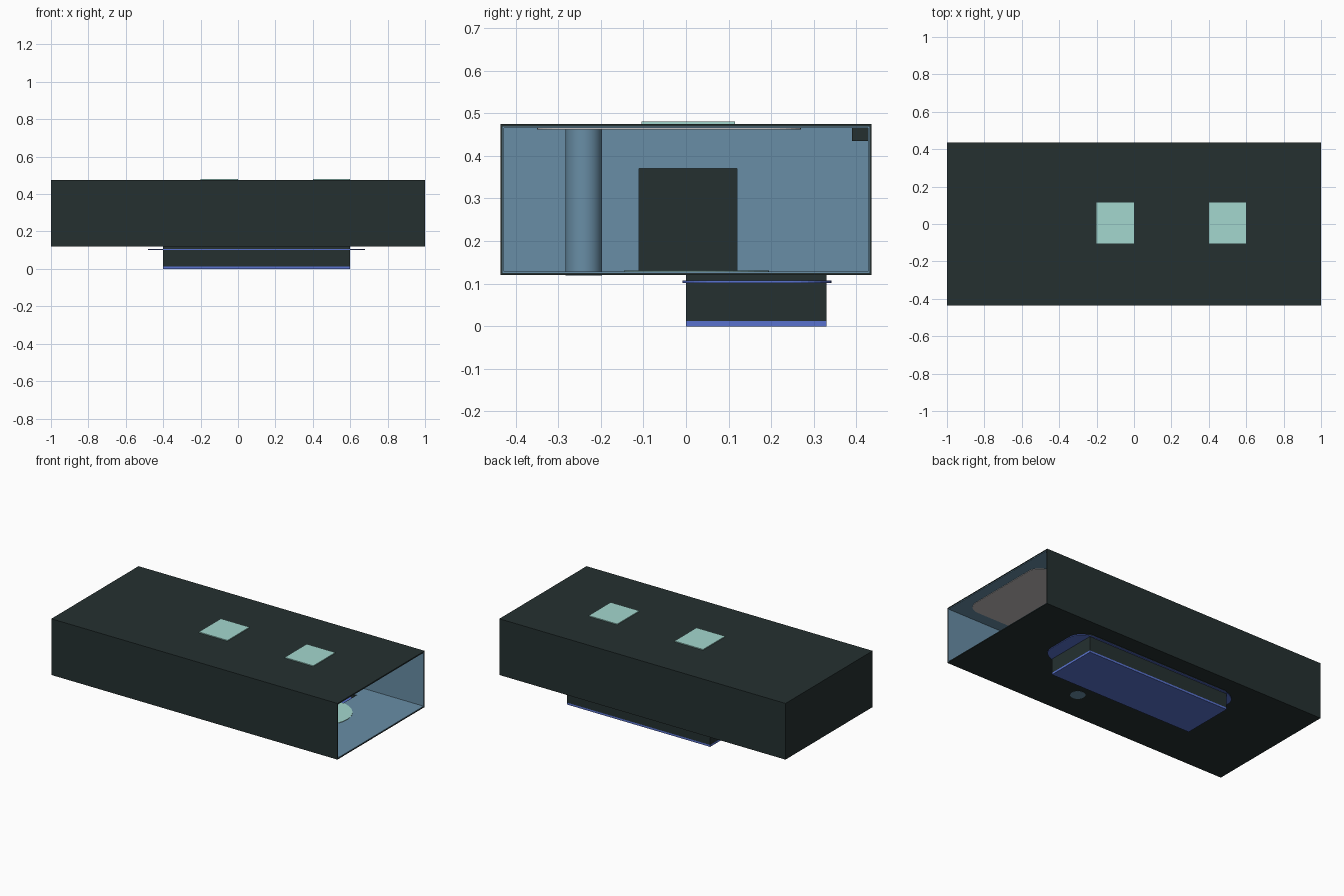
import bpy, bmesh, math

if "Cube" in bpy.data.objects:
    bpy.data.objects.remove(bpy.data.objects["Cube"])


def material(name, rgb):
    m = bpy.data.materials.new(name)
    m.diffuse_color = (*rgb, 1)
    m.use_nodes = True
    m.node_tree.nodes["Principled BSDF"].inputs["Base Color"].default_value = m.diffuse_color
    return m


DARK = material("dark_slate", (0.018, 0.03, 0.03))
BLUE = material("blue_grey_wall", (0.14, 0.27, 0.38))
PALE = material("pale_mint", (0.37, 0.68, 0.62))
WATER = material("pool_blue", (0.10, 0.17, 0.62))
GREY = material("warm_grey", (0.55, 0.52, 0.52))


def finish(name, bm, mat):
    bmesh.ops.recalc_face_normals(bm, faces=bm.faces)
    me = bpy.data.meshes.new(name)
    bm.to_mesh(me)
    bm.free()
    me.materials.append(mat)
    ob = bpy.data.objects.new(name, me)
    bpy.context.collection.objects.link(ob)
    return ob


def boxes(name, mat, *bounds):
    """One object made of boxes given as x0, x1, y0, y1, z0, z1."""
    bm = bmesh.new()
    for x0, x1, y0, y1, z0, z1 in bounds:
        for v in bmesh.ops.create_cube(bm, size=1)["verts"]:
            v.co = (x0 if v.co.x < 0 else x1, y0 if v.co.y < 0 else y1,
                    z0 if v.co.z < 0 else z1)
    return finish(name, bm, mat)


def holed_slab(name, mat, x0, x1, y0, y1, z0, z1):
    """Floor slab with the pool opening left free."""
    a, b, c, d = POOL
    return boxes(name, mat, (x0, a, y0, y1, z0, z1), (b, x1, y0, y1, z0, z1),
                 (a, b, y0, c, z0, z1), (a, b, d, y1, z0, z1))


def prism(name, mat, pts, z0, z1):
    """Flat outline extruded upwards."""
    bm = bmesh.new()
    face = bm.faces.new([bm.verts.new((x, y, z0)) for x, y in pts])
    up = bmesh.ops.extrude_face_region(bm, geom=[face])["geom"]
    for v in up:
        if isinstance(v, bmesh.types.BMVert):
            v.co.z = z1
    return finish(name, bm, mat)


def rounded(x0, x1, y0, y1, rx, ry, n=8):
    pts = []
    corners = [(x1 - rx, y1 - ry), (x0 + rx, y1 - ry), (x0 + rx, y0 + ry), (x1 - rx, y0 + ry)]
    for q, (cx, cy) in enumerate(corners):
        for i in range(n + 1):
            t = math.pi / 2 * (q + i / n)
            pts.append((cx + rx * math.cos(t), cy + ry * math.sin(t)))
    return pts


def circle(cx, cy, r, n=48):
    return [(cx + r * math.cos(2 * math.pi * i / n), cy + r * math.sin(2 * math.pi * i / n))
            for i in range(n)]


W, B, T = 0.435, 0.12, 0.475      # half width, underside, roof
POOL = (-0.4, 0.6, 0.0, 0.33)
INNER = -0.71                      # partition position

# Dark outer shell, open at the right end
boxes("outer_walls", DARK, (-1, 1, -W, -W + 0.004, B, T), (-1, 1, W - 0.004, W, B, T),
      (-1, -0.994, -W, W, B, T))
boxes("roof", DARK, (-1, 1, -W, W, T - 0.006, T))
holed_slab("base_slab", DARK, -1, 1, -W, W, B, B + 0.005)

# Blue-grey room lining
boxes("side_lining", BLUE, (INNER, 0.998, -W + 0.004, -W + 0.008, B + 0.005, T - 0.006),
      (INNER, 0.998, W - 0.008, W - 0.004, B + 0.005, T - 0.006))
boxes("ceiling", BLUE, (INNER, 0.998, -W + 0.008, W - 0.008, T - 0.01, T - 0.006))
holed_slab("floor", BLUE, INNER, 0.998, -W + 0.008, W - 0.008, B + 0.005, B + 0.008)

# Partition with an open doorway into the dark end compartment
boxes("partition", BLUE, (INNER - 0.02, INNER, -W + 0.004, -0.11, B + 0.005, T - 0.006),
      (INNER - 0.02, INNER, 0.12, W - 0.004, B + 0.005, T - 0.006),
      (INNER - 0.02, INNER, -0.11, 0.12, 0.37, T - 0.006))

# Dark wedge in the far ceiling corner
boxes("corner_bracket", DARK, (INNER, INNER + 0.05, 0.39, 0.427, 0.435, 0.465))

# Round column, ceiling panel and floor disc
col = prism("column", BLUE, circle(0.21, -0.24, 0.043), B - 0.001, T - 0.008)
for p in col.data.polygons:
    p.use_smooth = abs(p.normal.z) < 0.5
prism("ceiling_panel", GREY, rounded(-0.62, 0.93, -0.35, 0.27, 0.08, 0.08), 0.462, 0.466)
prism("floor_disc", PALE, circle(0.575, 0.025, 0.17), 0.128, 0.131)

# Roof lights
for i, x in enumerate((-0.2, 0.4)):
    boxes(f"roof_light_{i + 1}", PALE, (x, x + 0.2, -0.105, 0.115, 0.474, 0.48))

# Pool basin hanging under the floor
a, b, c, d = POOL
t = 0.006
boxes("pool_walls", DARK, (a, b, c, c + t, 0.012, B + 0.005), (a, b, d - t, d, 0.012, B + 0.005),
      (a, a + t, c, d, 0.012, B + 0.005), (b - t, b, c, d, 0.012, B + 0.005))
boxes("pool_bottom", WATER, (a, b, c, d, 0, 0.012))
prism("water_surface", WATER, rounded(-0.48, 0.68, -0.008, 0.342, 0.12, 0.09), 0.101, 0.107)
